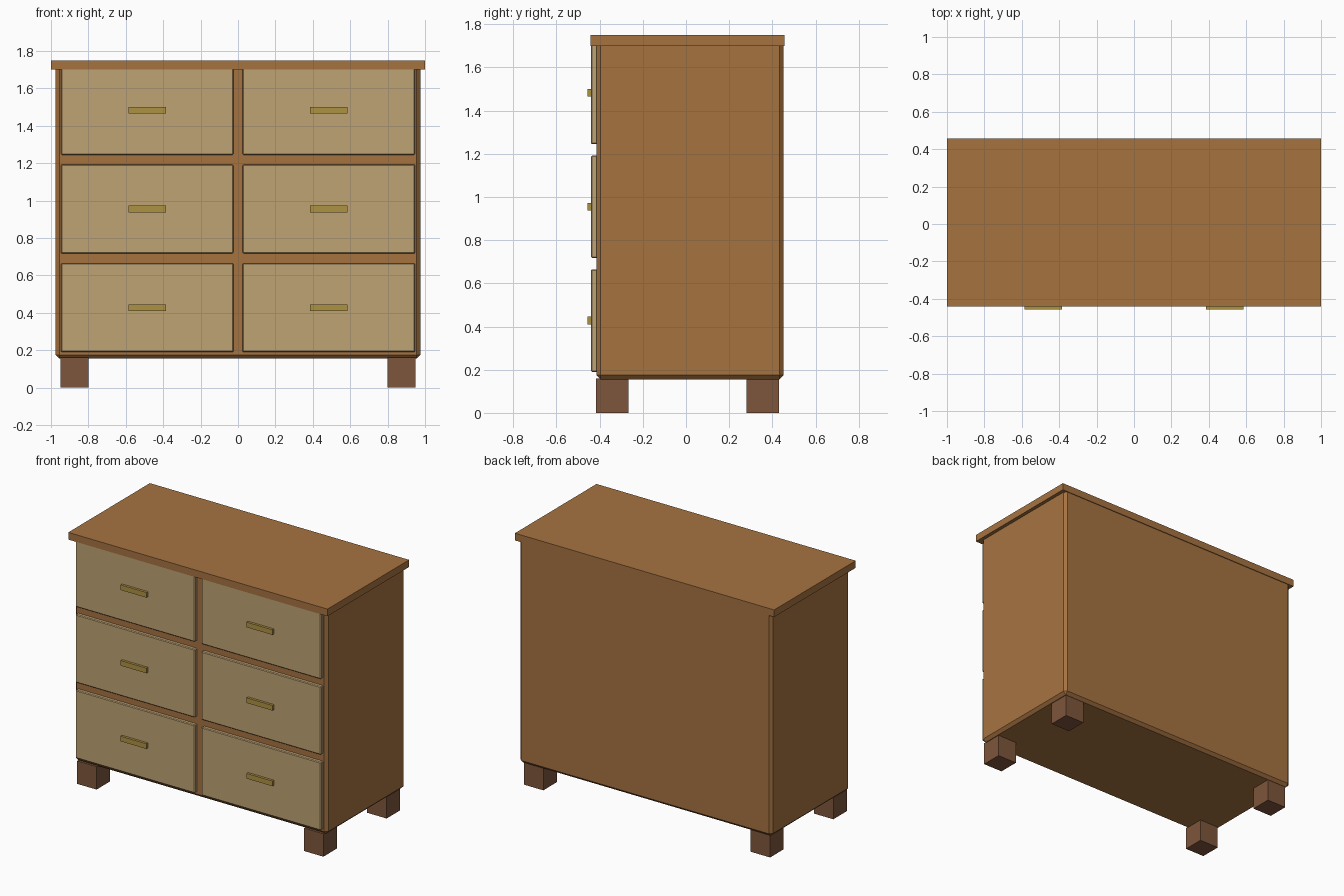
import bpy, bmesh

if "Cube" in bpy.data.objects:
    bpy.data.objects.remove(bpy.data.objects["Cube"])


def srgb(r, g, b):
    f = lambda c: c / 12.92 if c <= 0.04045 else ((c + 0.055) / 1.055) ** 2.4
    return (f(r / 255), f(g / 255), f(b / 255), 1.0)


def material(name, rgb):
    m = bpy.data.materials.new(name)
    m.diffuse_color = srgb(*rgb)
    m.use_nodes = True
    m.node_tree.nodes["Principled BSDF"].inputs["Base Color"].default_value = m.diffuse_color
    return m


wood = material("warm wood", (166, 115, 64))
pale = material("pale wood", (191, 163, 117))
brass = material("dull brass", (174, 146, 68))
dark = material("dark wood", (127, 86, 60))


def box(name, x, y, z, mat, chamfer=0.0):
    """Box spanning the given (min, max) ranges, with optional flat chamfer."""
    spans = (x, y, z)
    bm = bmesh.new()
    bmesh.ops.create_cube(bm, size=1)
    for v in bm.verts:
        v.co = [s[0] if c < 0 else s[1] for s, c in zip(spans, v.co)]
    if chamfer:
        bmesh.ops.bevel(bm, geom=bm.edges[:], offset=chamfer, segments=1,
                        affect='EDGES', profile=0.5)
    mid = [sum(s) / 2 for s in spans]
    bmesh.ops.translate(bm, verts=bm.verts, vec=[-c for c in mid])
    me = bpy.data.meshes.new(name)
    bm.to_mesh(me)
    bm.free()
    me.materials.append(mat)
    ob = bpy.data.objects.new(name, me)
    ob.location = mid
    bpy.context.collection.objects.link(ob)
    return ob


# Carcass with chamfered edges; its top chamfer is hidden inside the slab
box("cabinet_body", (-0.975, 0.975), (-0.415, 0.452), (0.155, 1.722), wood, 0.02)

# Overhanging top slab
box("top_slab", (-1, 1), (-0.442, 0.457), (1.70, 1.75), wood)

# Drawer fronts and handles: two columns of three
for side, cx in (("left", -0.486), ("right", 0.486)):
    for row, z0 in (("bottom", 0.19), ("middle", 0.7175), ("top", 1.245)):
        box(f"{side}_{row}_drawer", (cx - 0.461, cx + 0.461), (-0.44, -0.40),
            (z0, z0 + 0.475), pale, 0.005)
        zc = z0 + 0.2375
        box(f"{side}_{row}_handle", (cx - 0.1, cx + 0.1), (-0.457, -0.435),
            (zc - 0.018, zc + 0.018), brass)

# Block feet
for side, x in (("left", (-0.95, -0.80)), ("right", (0.80, 0.95))):
    for end, y in (("front", (-0.416, -0.267)), ("back", (0.281, 0.43))):
        box(f"{end}_{side}_foot", x, y, (0, 0.16), dark)
